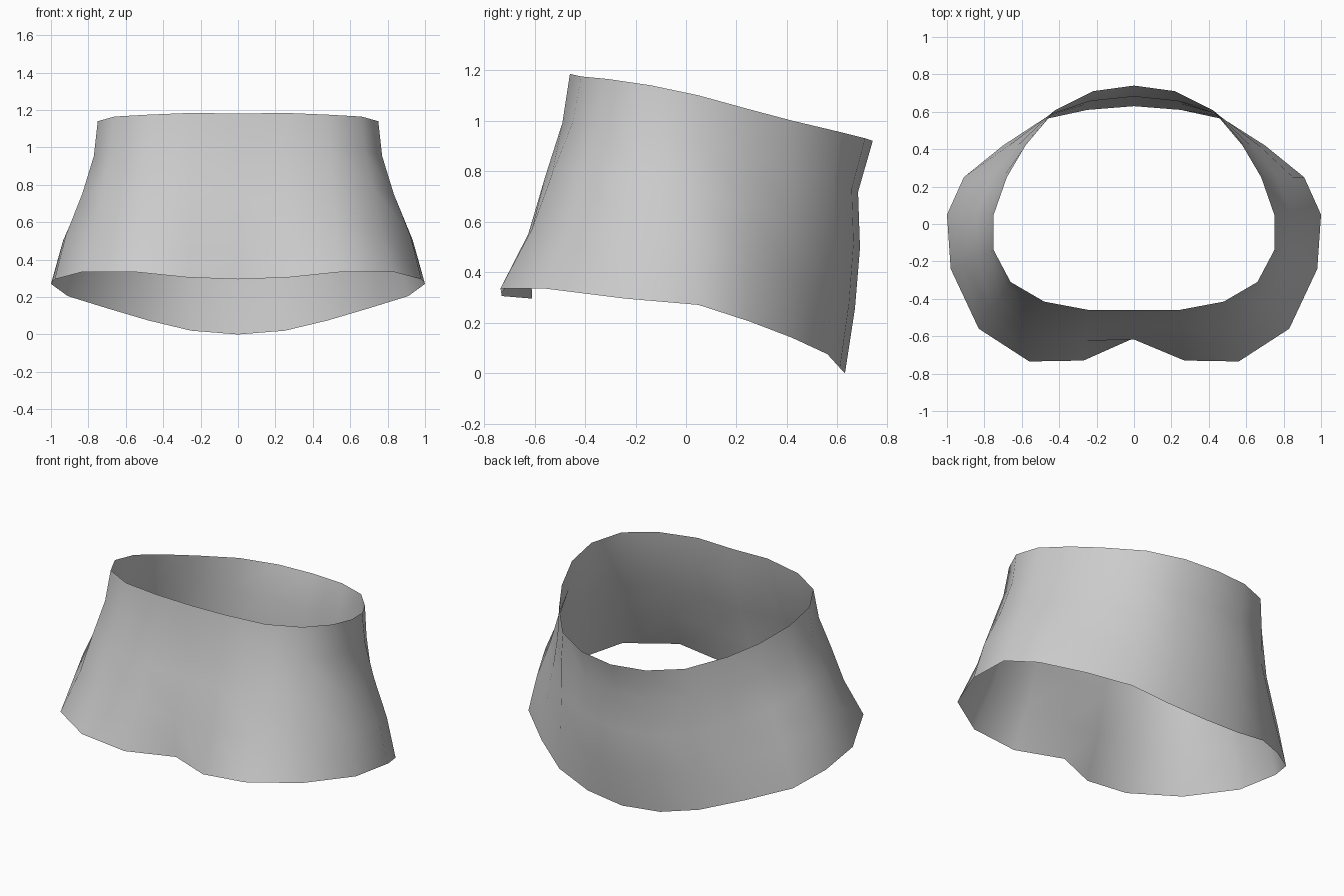
import bpy, bmesh

old = bpy.data.objects.get("Cube")
if old:
    bpy.data.objects.remove(old, do_unlink=True)

# Half outlines of the two open rims, from front centre to back centre
top_rim = [(0, -.46, 1.18), (.24, -.46, 1.185), (.48, -.415, 1.175), (.66, -.31, 1.165),
           (.75, -.14, 1.14), (.75, .05, 1.10), (.68, .25, 1.045), (.58, .42, 1.0),
           (.42, .61, .955), (.22, .71, .93), (0, .74, .92)]
bottom_rim = [(0, -.61, .295), (.27, -.73, .305), (.56, -.735, .335), (.83, -.56, .335),
              (.98, -.24, .295), (1, .05, .27), (.91, .25, .205), (.7, .42, .14),
              (.48, .56, .075), (.25, .61, .02), (0, .63, 0)]

# How far each row has flared from the top rim to the bottom rim
drop = [0, .22, .46, .72, 1]
flare_centre = [0, .17, .5, 1.05, 1]
flare_front = [0, .11, .36, .61, 1]
flare_side = [0, .09, .36, .74, 1]
flare_back = [0, .53, .46, .64, 1]
flares = [flare_centre] + [flare_front] * 3 + [flare_side] * 4 + [flare_back] * 3


def mix(a, b, t):
    return a + (b - a) * t


def mirrored(half):
    return half + [(-x, y, z) for x, y, z in half[-2:0:-1]]


# Sleeve: a single-walled flaring band, open at both ends
bm = bmesh.new()
rows = []
for r, d in enumerate(drop):
    half = [(mix(t[0], b[0], f[r]), mix(t[1], b[1], f[r]), mix(t[2], b[2], d))
            for t, b, f in zip(top_rim, bottom_rim, flares)]
    rows.append([bm.verts.new(p) for p in mirrored(half)])
for upper, lower in zip(rows, rows[1:]):
    n = len(upper)
    for i in range(n):
        j = (i + 1) % n
        bm.faces.new((upper[i], lower[i], lower[j], upper[j])).smooth = True

mesh = bpy.data.meshes.new("sleeve_band")
bm.to_mesh(mesh)
bm.free()
band = bpy.data.objects.new("sleeve_band", mesh)
bpy.context.collection.objects.link(band)

# Plain grey cloth
grey = bpy.data.materials.new("light_grey")
grey.use_nodes = True
colour = (.6, .6, .6, 1)
grey.diffuse_color = colour
grey.node_tree.nodes["Principled BSDF"].inputs["Base Color"].default_value = colour
mesh.materials.append(grey)
